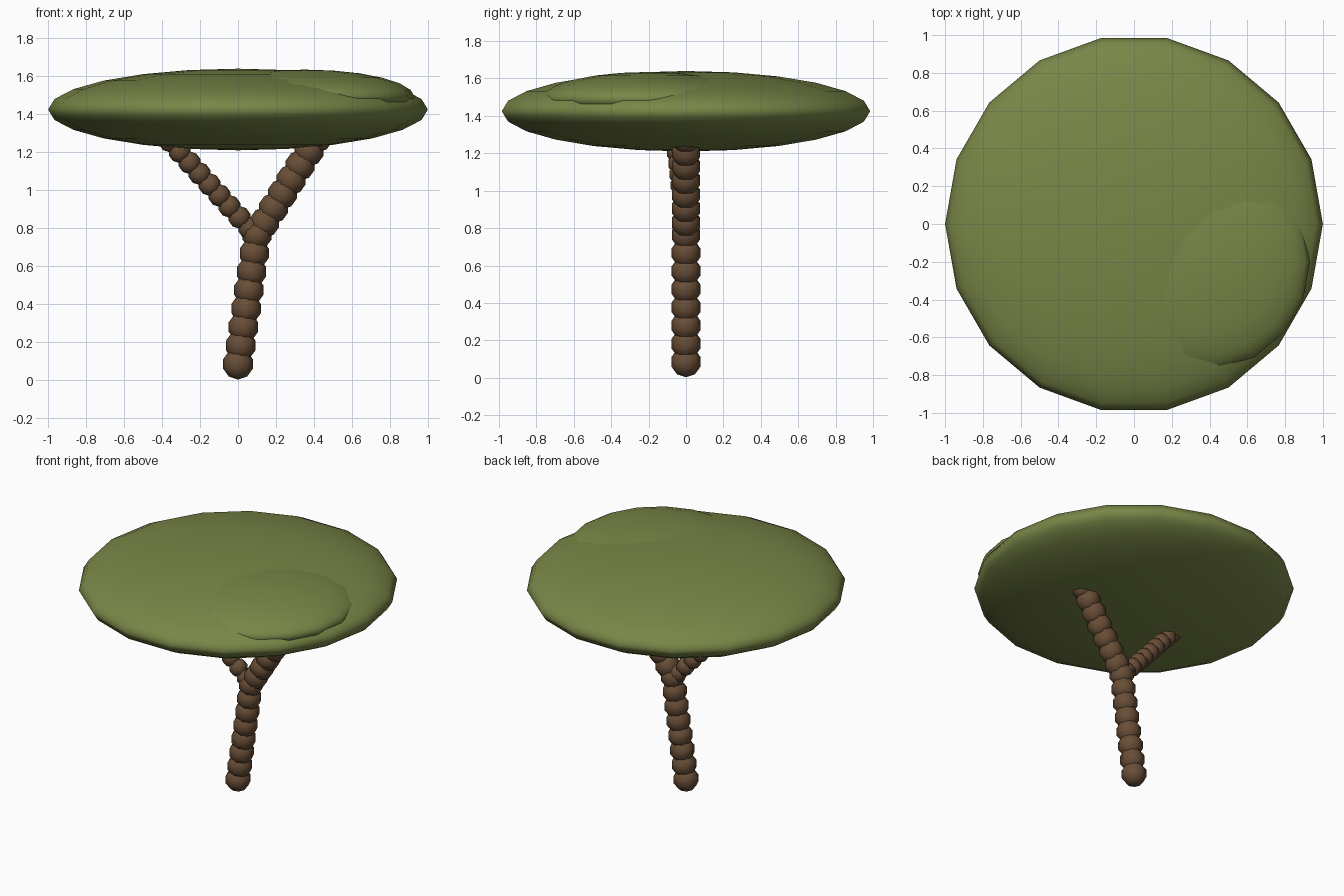
import bpy
import math
from mathutils import Vector

cube = bpy.data.objects.get("Cube")
if cube:
    bpy.data.objects.remove(cube, do_unlink=True)


def make_material(name, colour):
    mat = bpy.data.materials.new(name)
    mat.use_nodes = True
    mat.diffuse_color = colour
    mat.node_tree.nodes["Principled BSDF"].inputs["Base Color"].default_value = colour
    return mat


leaf_green = make_material("leaf green", (0.19, 0.24, 0.063, 1))
bark_brown = make_material("bark brown", (0.14, 0.076, 0.038, 1))


def ball(name, centre, size, segments, rings, mat):
    """Smooth low-poly ellipsoid with a vertex column facing +y."""
    bpy.ops.mesh.primitive_uv_sphere_add(
        segments=segments, ring_count=rings, radius=1,
        location=centre, rotation=(0, 0, math.pi / 2))
    obj = bpy.context.object
    obj.name = name
    obj.scale = (size[1], size[0], size[2])
    obj.data.materials.append(mat)
    bpy.ops.object.shade_smooth()
    return obj


def limb(name, start, end, count, r_start, r_end):
    """Chain of overlapping knobs joined into one limb."""
    start, end = Vector(start), Vector(end)
    knobs = []
    for i in range(count):
        t = i / (count - 1)
        r = r_start + (r_end - r_start) * t
        knobs.append(ball(name, start.lerp(end, t), (r, r, r), 8, 5, bark_brown))
    bpy.ops.object.select_all(action="DESELECT")
    for knob in knobs:
        knob.select_set(True)
    bpy.context.view_layer.objects.active = knobs[0]
    bpy.ops.object.join()
    bpy.context.object.name = name


# Leaning trunk and its two branches
limb("trunk", (0, 0, 0.085), (0.1, 0, 0.765), 8, 0.082, 0.08)
limb("left_branch", (0.14, 0, 0.83), (0.42, 0, 1.28), 7, 0.08, 0.08)
limb("right_branch", (0.06, 0, 0.8), (-0.36, -0.05, 1.26), 9, 0.06, 0.06)

# Flat canopy with a smaller clump swelling through it
ball("canopy", (0, 0, 1.425), (1, 1, 0.215), 18, 12, leaf_green)
ball("canopy_clump", (0.35, -0.2, 1.49), (0.58, 0.58, 0.145), 18, 12, leaf_green)
